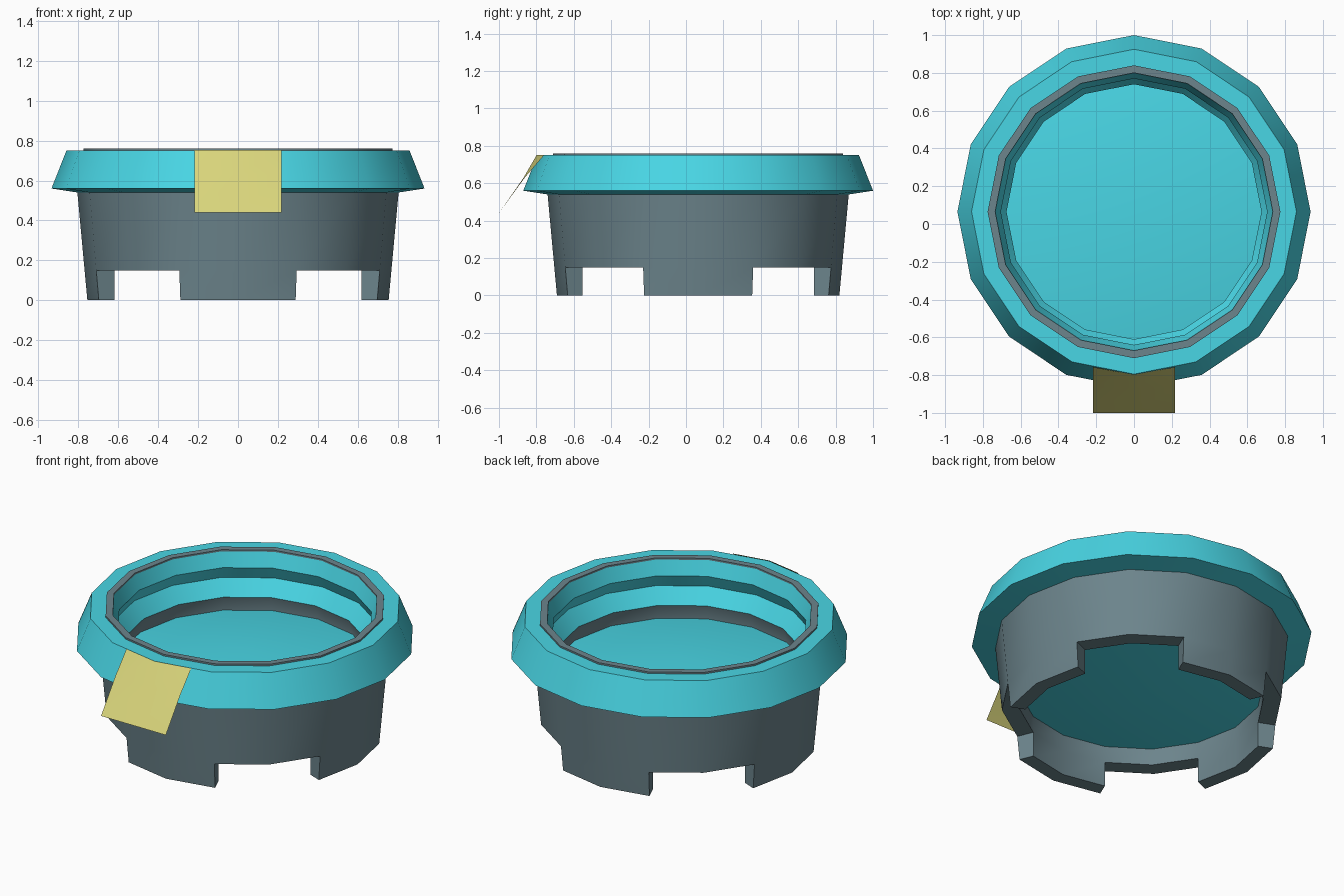
import bpy, bmesh, math

if "Cube" in bpy.data.objects:
    bpy.data.objects.remove(bpy.data.objects["Cube"])

SIDES = 16
CENTRE_Y = 0.065


def material(name, rgb):
    m = bpy.data.materials.new(name)
    m.diffuse_color = (*rgb, 1)
    m.use_nodes = True
    m.node_tree.nodes["Principled BSDF"].inputs["Base Color"].default_value = m.diffuse_color
    return m


teal = material("teal", (0.066, 0.67, 0.78))
grey = material("slate grey", (0.15, 0.232, 0.262))
yellow = material("pale yellow", (0.70, 0.67, 0.20))


def ring(bm, r, z):
    return [bm.verts.new((r * math.cos(i * math.tau / SIDES),
                          CENTRE_Y + r * math.sin(i * math.tau / SIDES), z))
            for i in range(SIDES)]


def lathe(bm, profile):
    """Sweep an (r, z) profile around the vertical axis; returns bands of faces."""
    rings = [ring(bm, r, z) for r, z in profile]
    return [[bm.faces.new((a[i], a[(i + 1) % SIDES], b[(i + 1) % SIDES], b[i]))
             for i in range(SIDES)] for a, b in zip(rings, rings[1:])]


def shallow_cone(bm, r, z, apex_z, facing_up):
    """Fan of triangles from a ring to a centre point."""
    edge = ring(bm, r, z)
    apex = bm.verts.new((0, CENTRE_Y, apex_z))
    for i in range(SIDES):
        tri = (edge[i], edge[(i + 1) % SIDES], apex)
        bm.faces.new(tri if facing_up else tri[::-1])


def finish(name, bm, mat):
    me = bpy.data.meshes.new(name)
    bm.to_mesh(me)
    bm.free()
    me.materials.append(mat)
    ob = bpy.data.objects.new(name, me)
    bpy.context.collection.objects.link(ob)
    bpy.ops.object.select_all(action='DESELECT')
    ob.select_set(True)
    bpy.context.view_layer.objects.active = ob
    bpy.ops.object.shade_smooth_by_angle(angle=math.radians(30))
    return ob


# Tapered body with four feet pulled down from its underside
bm = bmesh.new()
bands = lathe(bm, [(0.675, 0.50), (0.70, 0.41), (0.67, 0.25), (0.67, 0.15),
                   (0.769, 0.15), (0.805, 0.54)])
feet = [f for i, f in enumerate(bands[3]) if i % 4 in (0, 3)]
new = bmesh.ops.extrude_face_region(bm, geom=feet)["geom"]
for v in (g for g in new if isinstance(g, bmesh.types.BMVert)):
    x, y = v.co.x, v.co.y - CENTRE_Y
    k = 0.755 / 0.769 if math.hypot(x, y) > 0.72 else 1
    v.co = (x * k, CENTRE_Y + y * k, 0)
old = [f for f in feet if f.is_valid]
if old:
    bmesh.ops.delete(bm, geom=old, context='FACES_ONLY')
finish("body", bm, grey)

# Flared collar with grooved inside wall
bm = bmesh.new()
lathe(bm, [(0.805, 0.54), (0.935, 0.56), (0.86, 0.75), (0.735, 0.75),
           (0.705, 0.665), (0.74, 0.59), (0.675, 0.50)])
finish("collar", bm, teal)

# Thin ring on the top edge
bm = bmesh.new()
lathe(bm, [(0.775, 0.75), (0.775, 0.76), (0.735, 0.76), (0.735, 0.75)])
finish("top_ring", bm, grey)

# Lens-shaped floor: upper and lower faces
bm = bmesh.new()
shallow_cone(bm, 0.70, 0.41, 0.50, True)
shallow_cone(bm, 0.67, 0.25, 0.17, False)
finish("floor", bm, teal)

# Tag hanging from the front, its top edge following the collar
bm = bmesh.new()
rows = [[bm.verts.new((x, y, z)) for x, y in zip((-0.217, 0, 0.217), ys)]
        for z, ys in ((0.44, (-1.0, -1.0, -1.0)),
                      (0.63, (-0.862, -0.868, -0.862)),
                      (0.752, (-0.757, -0.798, -0.757)))]
for a, b in zip(rows, rows[1:]):
    for i in range(2):
        bm.faces.new((a[i], a[i + 1], b[i + 1], b[i]))
finish("tag", bm, yellow)
